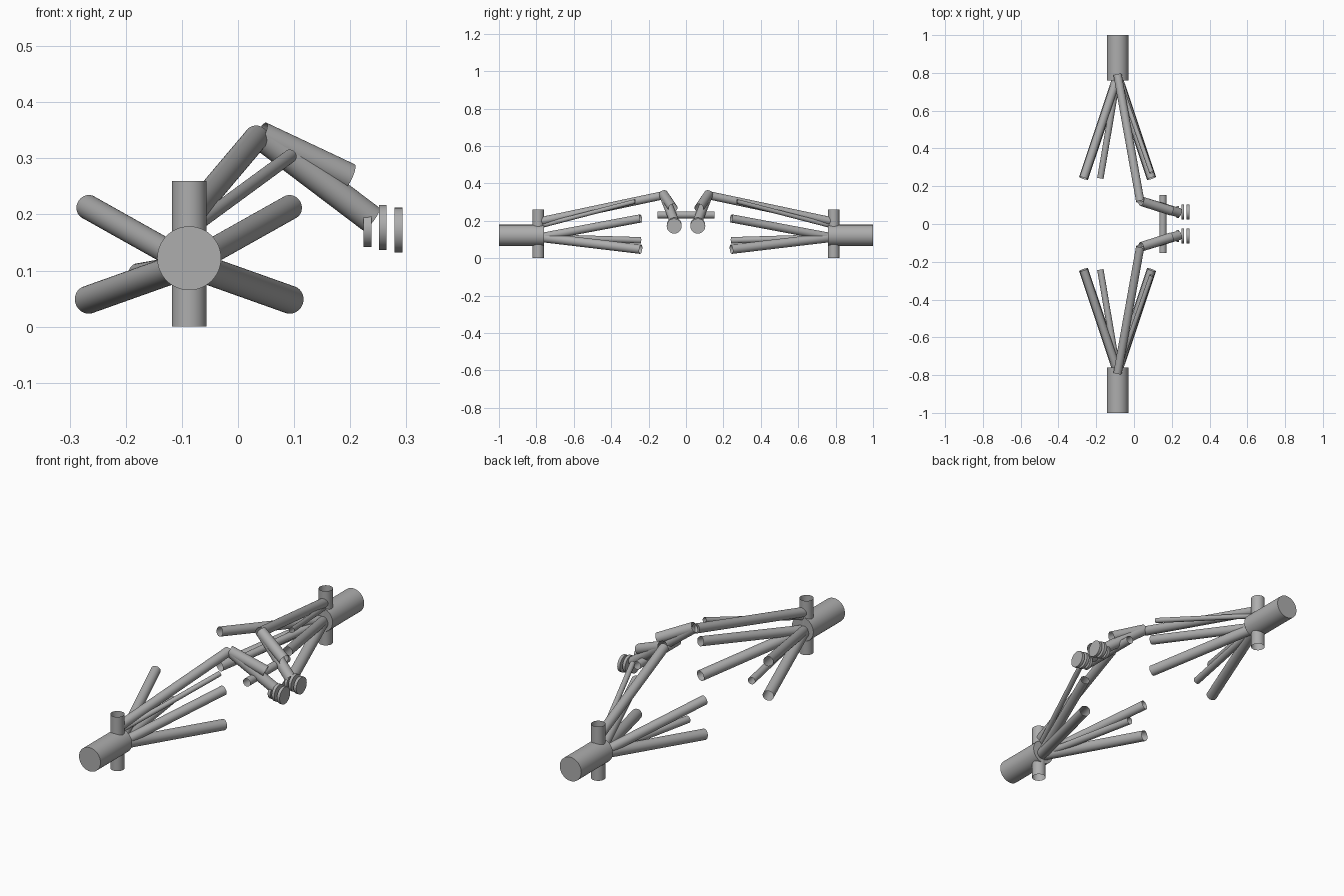
import bpy
from math import radians
from mathutils import Vector

cube = bpy.data.objects.get("Cube")
if cube:
    bpy.data.objects.remove(cube, do_unlink=True)

GREY = (0.42, 0.42, 0.42, 1.0)
metal = bpy.data.materials.new("plain_grey")
metal.use_nodes = True
metal.diffuse_color = GREY
metal.node_tree.nodes["Principled BSDF"].inputs["Base Color"].default_value = GREY


def tube(name, start, end, radius, capped=False):
    """Round bar between two points, left open like a pipe unless capped."""
    a, b = Vector(start), Vector(end)
    axis = b - a
    bpy.ops.mesh.primitive_cylinder_add(
        vertices=48, radius=radius, depth=axis.length, location=(a + b) / 2,
        rotation=axis.to_track_quat('Z', 'Y').to_euler(),
        end_fill_type='NGON' if capped else 'NOTHING')
    obj = bpy.context.object
    obj.name = name
    obj.data.materials.append(metal)
    bpy.ops.object.shade_smooth_by_angle(angle=radians(35))
    return obj


HUB_X = -0.087
HUB_Z = 0.122

for side, s in (("front", -1), ("rear", 1)):
    # Wheel hub and upright
    tube(f"{side}_hub", (HUB_X, s, HUB_Z), (HUB_X, s * 0.76, HUB_Z), 0.057, True)
    tube(f"{side}_upright", (HUB_X, s * 0.79, 0), (HUB_X, s * 0.79, 0.26), 0.031)

    # Wishbone arms and steering link, fanning out from the hub
    root = (HUB_X, s * 0.78, 0.112)
    for part, x, z, r in (("upper_arm_left", 0.093, 0.213, 0.022),
                          ("upper_arm_right", -0.267, 0.213, 0.022),
                          ("lower_arm_left", 0.093, 0.048, 0.025),
                          ("lower_arm_right", -0.267, 0.048, 0.025),
                          ("steering_link", -0.178, 0.096, 0.017)):
        tube(f"{side}_{part}", root, (x, s * 0.242, z), r)

    # Push rod and thin drop link
    pivot = (0.04, s * 0.12, 0.341)
    tube(f"{side}_push_rod", (HUB_X, s * 0.79, 0.195), (0.033, s * 0.12, 0.337), 0.022)
    tube(f"{side}_drop_link", (HUB_X, s * 0.78, 0.172), (0.093, s * 0.272, 0.304), 0.012)

    # Rocker and damper leaving the same pivot
    tube(f"{side}_rocker", pivot, (0.197, s * 0.07, 0.267), 0.025)
    tube(f"{side}_damper", pivot, (0.237, s * 0.06, 0.192), 0.025)

    # Stack of spring discs
    for i, (x, r, z) in enumerate(((0.231, 0.032, 0.174),
                                   (0.258, 0.040, 0.177),
                                   (0.286, 0.040, 0.172))):
        tube(f"{side}_spring_disc_{i + 1}", (x - 0.007, s * 0.063, z),
             (x + 0.007, s * 0.063, z), r, True)

# Cross bar between the two sides
tube("cross_bar", (0.153, -0.153, 0.232), (0.153, 0.153, 0.232), 0.019)
